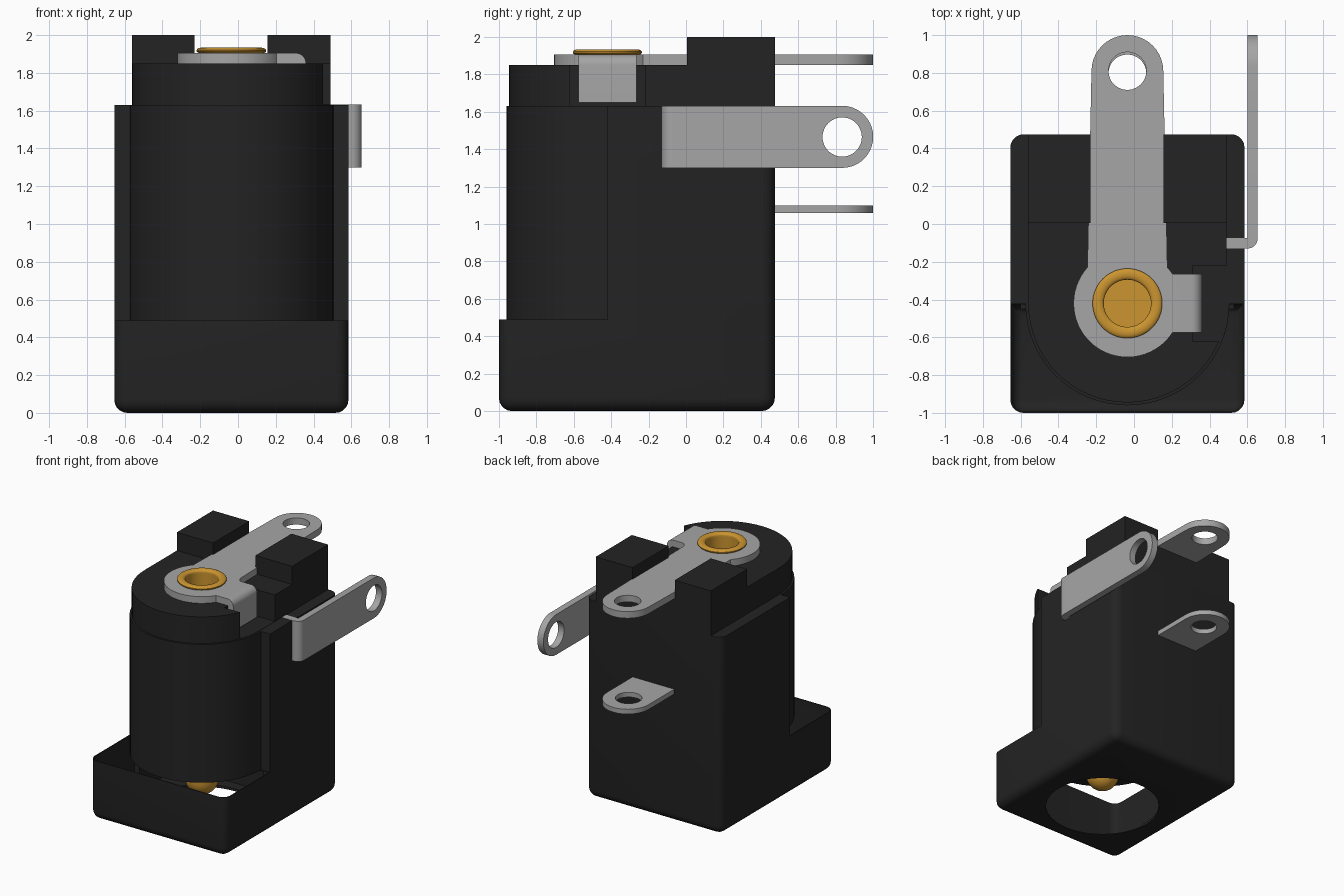
import bpy, bmesh, math

old = bpy.data.objects.get("Cube")
if old:
    bpy.data.objects.remove(old, do_unlink=True)

CX, CY = -0.035, -0.42          # axis of the barrel and contact pin


def material(name, rgb, metallic=0.0):
    m = bpy.data.materials.new(name)
    m.use_nodes = True
    m.diffuse_color = (*rgb, 1)
    m.node_tree.nodes["Principled BSDF"].inputs["Base Color"].default_value = (*rgb, 1)
    return m


BLACK = material("black plastic", (0.017, 0.017, 0.017))
GREY = material("grey metal", (0.38, 0.38, 0.38))
GOLD = material("gold metal", (0.60, 0.30, 0.03))


def finish(name, bm, mat):
    bmesh.ops.recalc_face_normals(bm, faces=bm.faces)
    me = bpy.data.meshes.new(name)
    bm.to_mesh(me)
    bm.free()
    ob = bpy.data.objects.new(name, me)
    bpy.context.collection.objects.link(ob)
    me.materials.append(mat)
    return ob


def activate(ob):
    bpy.ops.object.select_all(action='DESELECT')
    ob.select_set(True)
    bpy.context.view_layer.objects.active = ob


def smooth(ob):
    activate(ob)
    bpy.ops.object.shade_smooth_by_angle(angle=math.radians(35))


def prism(name, pts, lo, hi, axis, mat, round_edges=None, radius=0.07):
    """Extrude a 2D outline along an axis; optionally round chosen edges."""
    place = {'x': lambda a, b, t: (t, a, b),
             'y': lambda a, b, t: (a, t, b),
             'z': lambda a, b, t: (a, b, t)}[axis]
    bm = bmesh.new()
    ends = [[bm.verts.new(place(a, b, t)) for a, b in pts] for t in (lo, hi)]
    n = len(pts)
    bm.faces.new(ends[0])
    bm.faces.new(ends[1])
    for i in range(n):
        j = (i + 1) % n
        bm.faces.new((ends[0][i], ends[0][j], ends[1][j], ends[1][i]))
    bmesh.ops.recalc_face_normals(bm, faces=bm.faces)
    if round_edges:
        chosen = [e for e in bm.edges if round_edges(e.verts[0].co, e.verts[1].co)]
        bmesh.ops.bevel(bm, geom=chosen, offset=radius, segments=5,
                        profile=0.5, affect='EDGES')
    return finish(name, bm, mat)


def box(name, x0, x1, y0, y1, z0, z1, mat, **kw):
    return prism(name, [(y0, z0), (y1, z0), (y1, z1), (y0, z1)], x0, x1, 'x', mat, **kw)


def lathe(name, profile, mat, steps=64):
    """Turn an (r, z) profile around the barrel axis."""
    bm = bmesh.new()
    vs = [bm.verts.new((CX + r, CY, z)) for r, z in profile]
    es = [bm.edges.new(p) for p in zip(vs, vs[1:])]
    bmesh.ops.spin(bm, geom=vs + es, cent=(CX, CY, 0), axis=(0, 0, 1),
                   angle=2 * math.pi, steps=steps)
    bmesh.ops.remove_doubles(bm, verts=bm.verts, dist=1e-4)
    return finish(name, bm, mat)


def arc(cx, cy, r, a0, a1, n=20):
    return [(cx + r * math.cos(math.radians(a0 + (a1 - a0) * i / n)),
             cy + r * math.sin(math.radians(a0 + (a1 - a0) * i / n))) for i in range(n + 1)]


def circle(cx, cy, r, n=48):
    return arc(cx, cy, r, 0, 360 * (n - 1) / n, n - 1)


def cut(ob, *cutters):
    for c in cutters:
        activate(ob)
        mod = ob.modifiers.new("cut", 'BOOLEAN')
        mod.operation, mod.solver, mod.object = 'DIFFERENCE', 'EXACT', c
        bpy.ops.object.modifier_apply(modifier=mod.name)


def rounded(a, b):
    """Bottom rim and upright corner edges."""
    low = a.z < 0.02 and b.z < 0.02
    upright = abs(a.z - b.z) > 0.01 and abs(a.y - b.y) < 1e-5 and (a.y < -0.9 or a.y > 0.4)
    return low or upright


# cutters
front_cavity = box("front_cavity_cutter", -0.648, 0.578, -0.993, -0.425, 0.007, 0.55, BLACK,
                   round_edges=rounded, radius=0.065)
rear_cavity = box("rear_cavity_cutter", -0.60, 0.53, -0.55, 0.10, 0.02, 0.48, BLACK)
mouth = prism("mouth_cutter", circle(CX, CY, 0.437, 64), -0.1, 0.1, 'z', BLACK)
bore = prism("bore_cutter", circle(CX, CY, 0.45, 64), 0.3, 1.55, 'z', BLACK)
pin_hole = prism("pin_hole_cutter", circle(CX, CY, 0.126), 1.4, 2.1, 'z', BLACK)
notch = box("notch_cutter", 0.31, 0.8, -0.62, -0.22, 1.632, 2.1, BLACK)

# housing: low hollow front foot with a tall rear block
housing = prism("housing", [(-1, 0), (0.475, 0), (0.475, 1.63), (CY, 1.63), (CY, 0.49), (-1, 0.49)],
                -0.655, 0.585, 'x', BLACK, round_edges=rounded)
cut(housing, front_cavity, rear_cavity, mouth, bore, pin_hole)

# barrel with its open bore
barrel = lathe("barrel", [(0.437, 0.49), (0.54, 0.49), (0.54, 1.63), (0.525, 1.63), (0.525, 1.85),
                          (0.126, 1.85), (0.126, 1.55), (0.437, 1.55), (0.437, 0.49)], BLACK)
cut(barrel, notch)

# raised deck behind the barrel and the two lugs on it
deck = box("deck", -0.56, 0.49, CY, 0.475, 1.60, 1.85, BLACK)
cut(deck, notch, pin_hole)
for side, x0, x1 in (("right", -0.56, -0.23), ("left", 0.155, 0.49)):
    box(side + "_lug", x0, x1, 0.005, 0.475, 1.84, 2.0, BLACK)

# top terminal: strip with a round eye and a disc around the pin
top_terminal = prism("top_terminal", arc(CX, 0.81, 0.19, 0, 180) + arc(CX, CY, 0.285, 138, 402, 44),
                     1.85, 1.905, 'z', GREY)
top_hole = prism("top_hole_cutter", circle(CX, 0.81, 0.10), 1.7, 2.1, 'z', BLACK)
cut(top_terminal, top_hole, pin_hole)

# folded tab reaching down into the notch
top_tab = prism("top_tab", [(0.13, 1.85), (0.13, 1.905)] + arc(0.305, 1.85, 0.055, 90, 0, 8)
                + [(0.36, 1.65), (0.305, 1.65), (0.305, 1.85)], -0.575, -0.265, 'y', GREY)

# lower rear terminal
lower_terminal = prism("lower_terminal", arc(CX, 0.81, 0.19, 0, 180) + [(CX - 0.19, 0.44), (CX + 0.19, 0.44)],
                       1.06, 1.10, 'z', GREY)
lower_hole = prism("lower_hole_cutter", circle(CX, 0.797, 0.10), 0.9, 1.2, 'z', BLACK)
cut(lower_terminal, lower_hole)

# side terminal and its bent foot
side_terminal = prism("side_terminal", [(-0.03, 1.632), (-0.03, 1.30)] + arc(0.835, 1.466, 0.166, -90, 90),
                      0.60, 0.655, 'x', GREY)
side_hole = prism("side_hole_cutter", circle(0.835, 1.465, 0.105), 0.5, 0.8, 'x', BLACK)
cut(side_terminal, side_hole)
side_foot = prism("side_terminal_foot", [(0.49, -0.13)] + arc(0.60, -0.075, 0.055, -90, 0, 8)
                  + [(0.655, -0.03), (0.60, -0.03), (0.60, -0.075), (0.49, -0.075)],
                  1.30, 1.632, 'z', GREY)

# gold contact pin: cupped top, rolled lip and domed tip
lip = [(0.155 + x, 1.92 + z) for x, z in arc(0, 0, 1, 180, -60, 10)]
lip = [(0.155 + (r - 0.155) * 0.03, 1.905 + (z - 1.92) * 0.03) for r, z in lip]
dome = [(r, 0.28 - z) for r, z in arc(0, 0, 0.126, 0, 90, 8)]
pin = lathe("contact_pin", [(0, 1.80), (0.125, 1.80), (0.125, 1.905)]
            + [(0.155 + 0.03 * math.cos(math.radians(a)), 1.918 + 0.016 * math.sin(math.radians(a)))
               for a in range(180, -61, -24)]
            + [(0.155, 1.904), (0.126, 1.90)] + dome, GOLD)

for ob in (housing, barrel, top_terminal, top_tab, lower_terminal, side_terminal, side_foot, pin):
    smooth(ob)

# cutters have done their work
for ob in (front_cavity, rear_cavity, mouth, bore, pin_hole, notch, top_hole, lower_hole, side_hole):
    bpy.data.objects.remove(ob, do_unlink=True)
